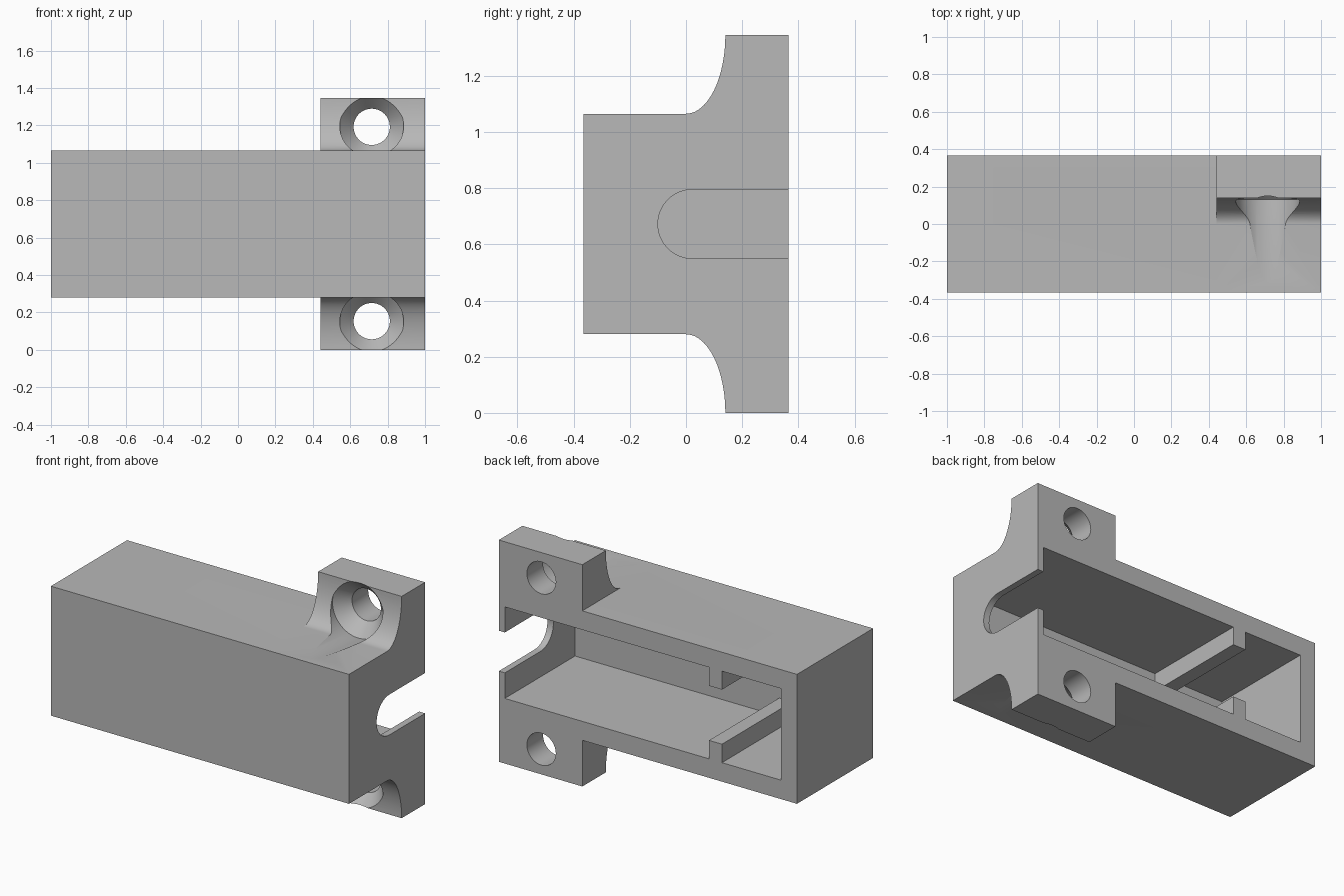
import bpy, bmesh, math
from mathutils import Vector

cube = bpy.data.objects.get("Cube")
if cube:
    bpy.data.objects.remove(cube, do_unlink=True)

MID = 0.6725                      # height of the mirror plane
BACK, FRONT = 0.365, -0.365

grey = bpy.data.materials.new("plain grey")
grey.use_nodes = True
colour = (0.48, 0.48, 0.48, 1)
grey.diffuse_color = colour
grey.node_tree.nodes["Principled BSDF"].inputs["Base Color"].default_value = colour


def finish(name, bm):
    bmesh.ops.remove_doubles(bm, verts=bm.verts, dist=1e-5)
    bmesh.ops.recalc_face_normals(bm, faces=bm.faces)
    mesh = bpy.data.meshes.new(name)
    bm.to_mesh(mesh)
    bm.free()
    mesh.materials.append(grey)
    ob = bpy.data.objects.new(name, mesh)
    bpy.context.collection.objects.link(ob)
    return ob


def prism(name, points, axis, start, end):
    """Extrude a flat outline along x (outline in y, z) or y (outline in x, z)."""
    bm = bmesh.new()
    place = (lambda p: (start, p[0], p[1])) if axis == "x" else (lambda p: (p[0], start, p[1]))
    face = bm.faces.new([bm.verts.new(place(p)) for p in points])
    moved = bmesh.ops.extrude_face_region(bm, geom=[face])["geom"]
    step = Vector((end - start, 0, 0)) if axis == "x" else Vector((0, end - start, 0))
    bmesh.ops.translate(bm, vec=step, verts=[v for v in moved if isinstance(v, bmesh.types.BMVert)])
    return finish(name, bm)


def lathe(name, profile, x, z, sides=64):
    """Turn a (y, radius) profile about a line parallel to y."""
    bm = bmesh.new()
    rings = []
    for y, r in profile:
        turns = [2 * math.pi * i / sides for i in range(sides)]
        rings.append([bm.verts.new((x + r * math.cos(a), y, z + r * math.sin(a))) for a in turns])
    for a, b in zip(rings, rings[1:]):
        for i in range(sides):
            j = (i + 1) % sides
            bm.faces.new((a[i], a[j], b[j], b[i]))
    bm.faces.new(rings[0])
    bm.faces.new(rings[-1])
    return finish(name, bm)


def cut(target, cutter):
    mod = target.modifiers.new("cut", "BOOLEAN")
    mod.operation = "DIFFERENCE"
    mod.solver = "EXACT"
    mod.object = cutter
    bpy.context.view_layer.objects.active = target
    bpy.ops.object.modifier_apply(modifier=mod.name)
    bpy.data.objects.remove(cutter, do_unlink=True)


def mirrored(points):
    """Add the reflection of an outline below the mirror plane."""
    return points + [(a, 2 * MID - z) for a, z in reversed(points)]


# Housing with flared mounting tabs, as one side profile
steps = 20
flare = [(0.14 * math.sin(t), 1.345 - 0.28 * math.cos(t))
         for t in (math.pi / 2 * i / steps for i in range(steps + 1))]
housing = prism("housing", mirrored([(FRONT, 1.065)] + flare + [(BACK, 1.345)]), "x", -1, 1)

# Trim the tabs to the right-hand end
for low, high in ((1.065, 1.6), (-0.3, 0.28)):
    if low < 0:
        high = 2 * MID - 1.065
    cut(housing, prism("trim", [(-0.6, low), (0.6, low), (0.6, high), (-0.6, high)], "x", -1.2, 0.44))

# Cavity open at the back, leaving a pair of cross ribs
top, rib = 0.95, 0.838
cavity = [(-0.893, top), (-0.497, top), (-0.497, rib), (-0.41, rib), (-0.41, top), (0.96, top)]
cut(housing, prism("cavity", mirrored(cavity), "y", -0.308, 0.6))

# Rounded cable slot through the thin end wall
radius, centre = 0.1225, 0.0225
arc = [(centre + radius * math.cos(a), MID + radius * math.sin(a))
       for a in (math.pi / 2 + math.pi * i / 32 for i in range(33))]
cut(housing, prism("slot", arc + [(0.6, MID - radius), (0.6, MID + radius)], "x", 0.9, 1.1))

# Countersunk screw holes with tapering driver grooves
hole = [(-0.36, 0.122), (0.13, 0.172), (0.136, 0.166), (0.21, 0.097), (0.6, 0.097)]
for z in (1.192, 2 * MID - 1.192):
    cut(housing, lathe("screw_hole", hole, 0.715, z))

bpy.ops.object.select_all(action="DESELECT")
housing.select_set(True)
bpy.context.view_layer.objects.active = housing
bpy.ops.object.shade_smooth_by_angle(angle=math.radians(25))
